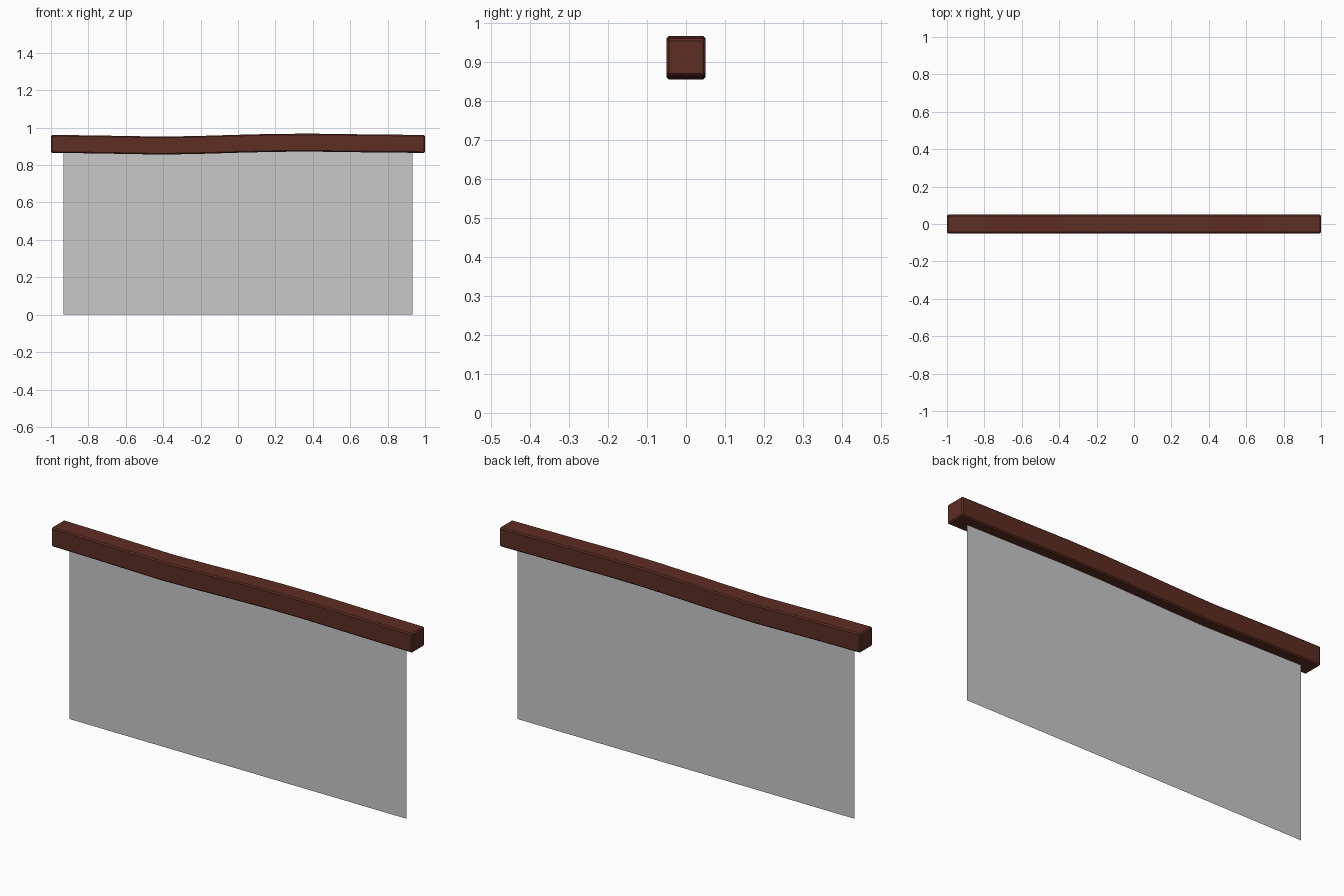
import bpy
import bmesh

cube = bpy.data.objects.get("Cube")
if cube:
    bpy.data.objects.remove(cube, do_unlink=True)


def make_material(name, rgb):
    mat = bpy.data.materials.new(name)
    mat.use_nodes = True
    color = (*rgb, 1.0)
    mat.diffuse_color = color
    bsdf = mat.node_tree.nodes["Principled BSDF"]
    bsdf.inputs["Base Color"].default_value = color
    bsdf.inputs["Roughness"].default_value = 0.8
    return mat


def make_object(name, bm, mat):
    bmesh.ops.recalc_face_normals(bm, faces=bm.faces)
    mesh = bpy.data.meshes.new(name)
    bm.to_mesh(mesh)
    bm.free()
    mesh.materials.append(mat)
    obj = bpy.data.objects.new(name, mesh)
    bpy.context.collection.objects.link(obj)
    return obj


wood = make_material("dark red wood", (0.11, 0.026, 0.017))
cloth = make_material("grey cloth", (0.58, 0.58, 0.58))

# Gently warped beam: square section swept along its centre line
HALF = 0.05
centre_line = [(-1, 0.913), (-0.8, 0.911), (-0.4, 0.904), (-0.2, 0.908),
               (0, 0.914), (0.2, 0.919), (0.4, 0.920), (0.7, 0.916), (1, 0.913)]
bm = bmesh.new()
rings = []
for x, z in centre_line:
    rings.append([bm.verts.new((x, sy * HALF, z + sz * (HALF - 0.002)))
                  for sy, sz in ((-1, -1), (1, -1), (1, 1), (-1, 1))])
for a, b in zip(rings, rings[1:]):
    for i in range(4):
        j = (i + 1) % 4
        bm.faces.new((a[i], a[j], b[j], b[i]))
bm.faces.new(rings[0])
bm.faces.new(rings[-1])
beam = make_object("top_beam", bm, wood)
bevel = beam.modifiers.new("edge_chamfer", "BEVEL")
bevel.width = 0.006
bevel.segments = 1
bevel.limit_method = "ANGLE"

# Thin hanging sheet, its top edge tucked inside the beam
bm = bmesh.new()
corners = [(-0.932, 0), (0.932, 0), (0.932, 0.89), (-0.932, 0.89)]
bm.faces.new([bm.verts.new((x, 0, z)) for x, z in corners])
make_object("hanging_sheet", bm, cloth)
